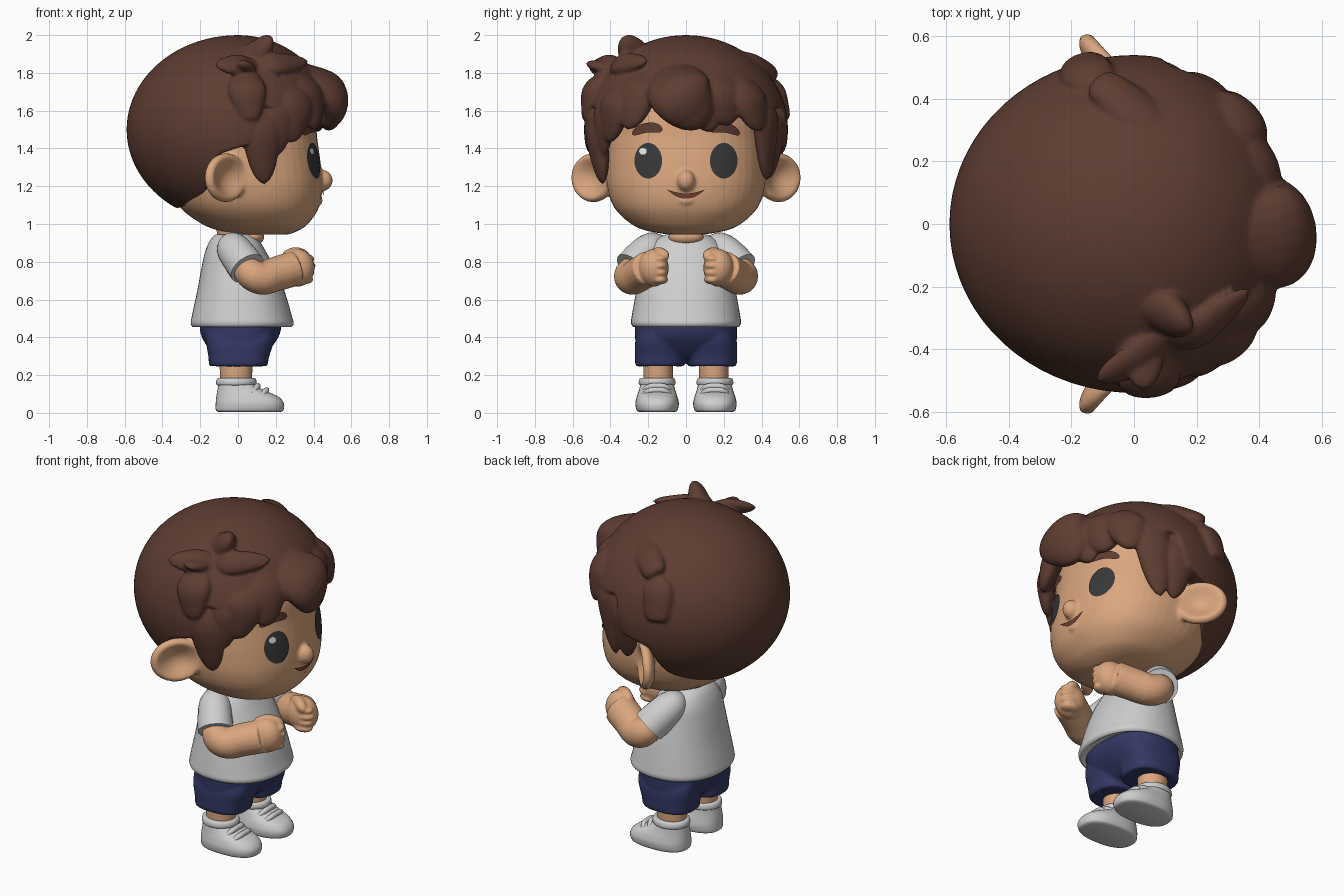
import bpy, bmesh, math
from mathutils import Vector, Matrix

if "Cube" in bpy.data.objects:
    bpy.data.objects.remove(bpy.data.objects["Cube"])


def material(name, rgb):
    m = bpy.data.materials.new(name)
    m.use_nodes = True
    m.diffuse_color = (*rgb, 1)
    m.node_tree.nodes["Principled BSDF"].inputs["Base Color"].default_value = (*rgb, 1)
    return m


SKIN = material("warm skin", (.71, .385, .21))
HAIR = material("brown hair", (.11, .046, .031))
WHITE = material("pale cotton", (.62, .62, .62))
NAVY = material("navy cloth", (.034, .04, .13))
BLACK = material("eye black", (.04, .04, .042))
MOUTH = material("mouth brown", (.17, .05, .032))
SHINE = material("eye shine", (.85, .85, .85))


def select(obs):
    bpy.ops.object.select_all(action='DESELECT')
    for ob in obs:
        ob.select_set(True)
    bpy.context.view_layer.objects.active = obs[0]


def finish(name, bm, mat, angle=50):
    bmesh.ops.recalc_face_normals(bm, faces=bm.faces[:])
    me = bpy.data.meshes.new(name)
    bm.to_mesh(me)
    bm.free()
    me.materials.append(mat)
    ob = bpy.data.objects.new(name, me)
    bpy.context.collection.objects.link(ob)
    select([ob])
    bpy.ops.object.shade_smooth_by_angle(angle=math.radians(angle))
    return ob


def blend(name, obs, voxel=.01, rounds=4):
    """Fuse overlapping forms into one softly sculpted surface."""
    select(obs)
    bpy.ops.object.join()
    ob = obs[0]
    ob.name = name
    remesh = ob.modifiers.new("fuse", 'REMESH')
    remesh.mode, remesh.voxel_size = 'VOXEL', voxel
    soften = ob.modifiers.new("soften", 'SMOOTH')
    soften.factor, soften.iterations = .5, rounds
    for m in ("fuse", "soften"):
        bpy.ops.object.modifier_apply(modifier=m)
    bpy.ops.object.shade_smooth()


def smooth(rows, k=6):
    """Catmull-Rom interpolation of equal-length tuples."""
    out = []
    for i in range(len(rows) - 1):
        a, b, c, d = rows[max(i - 1, 0)], rows[i], rows[i + 1], rows[min(i + 2, len(rows) - 1)]
        for j in range(k):
            t = j / k
            out.append(tuple(q + .5 * t * (r - p + t * (2 * p - 5 * q + 4 * r - s + t * (3 * (q - r) + s - p)))
                             for p, q, r, s in zip(a, b, c, d)))
    return out + [tuple(rows[-1])]


def skin_rings(name, mat, rings):
    bm = bmesh.new()
    vs = [[bm.verts.new(p) for p in ring] for ring in rings]
    n = len(vs[0])
    for a, b in zip(vs, vs[1:]):
        for i in range(n):
            bm.faces.new((a[i], a[(i + 1) % n], b[(i + 1) % n], b[i]))
    bm.faces.new(vs[0])
    bm.faces.new(vs[-1])
    return finish(name, bm, mat)


def stack(name, mat, rows, power=2.0, y=0.0, n=48):
    """Upright form from rows of (z, back x, front x, half width)."""
    rings = []
    for z, x0, x1, w in smooth(rows):
        ring = []
        for i in range(n):
            c, s = math.cos(math.tau * i / n), math.sin(math.tau * i / n)
            c, s = (math.copysign(abs(v) ** (2 / power), v) for v in (c, s))
            ring.append(((x0 + x1) / 2 + c * (x1 - x0) / 2, y + w * s, z))
        rings.append(ring)
    return skin_rings(name, mat, rings)


def tube(name, mat, rows, flat=1.0, centre=None, n=20):
    """Tapered tube through rows of (x, y, z, radius), flattened away from a centre."""
    rows = smooth(rows, 7)
    pts = [Vector(r[:3]) for r in rows]
    rings = []
    for i, p in enumerate(pts):
        t = (pts[min(i + 1, len(pts) - 1)] - pts[max(i - 1, 0)]).normalized()
        out = p - centre if centre else Vector((0, 0, 1))
        side = t.cross(out).normalized()
        up = side.cross(t)
        r = max(rows[i][3], .004)
        rings.append([p + r * (math.cos(a) * side + flat * math.sin(a) * up)
                      for a in (math.tau * j / n for j in range(n))])
    return skin_rings(name, mat, rings)


def ball(name, mat, loc, size, rot=None, shape=None):
    bm = bmesh.new()
    bmesh.ops.create_uvsphere(bm, u_segments=72, v_segments=44, radius=1)
    for v in bm.verts:
        if shape:
            v.co = shape(v.co)
        v.co = Vector(a * b for a, b in zip(v.co, size))
        v.co = Vector(loc) + (rot @ v.co if rot else v.co)
    return finish(name, bm, mat)


HEAD = [(.945, 0, .27, .1), (.965, -.1, .32, .21), (1.0, -.19, .37, .29), (1.08, -.3, .425, .375),
        (1.18, -.36, .445, .415), (1.3, -.4, .44, .425), (1.45, -.42, .42, .42),
        (1.6, -.42, .4, .4), (1.75, -.3, .3, .3)]


def face_x(y, z):
    rows = smooth(HEAD)
    a, b = next((a, b) for a, b in zip(rows, rows[1:]) if b[0] >= z)
    t = (z - a[0]) / (b[0] - a[0])
    _, x0, x1, w = (p + (q - p) * t for p, q in zip(a, b))
    return (x0 + x1) / 2 + (x1 - x0) / 2 * (1 - abs(y / w) ** 2.3) ** (1 / 2.3)


def patch(name, mat, fn, lift=.006, n=24, m=8):
    """Thin plate that follows the face; fn maps (u, v) to (y, z)."""
    bm = bmesh.new()
    grid = []
    for i in range(n + 1):
        u = -math.cos(math.pi * i / n) * .999
        pts = [fn(u, 2 * j / m - 1) for j in range(m + 1)]
        grid.append([bm.verts.new((face_x(y, z) + lift, y, z)) for y, z in pts])
    for a, b in zip(grid, grid[1:]):
        for j in range(m):
            bm.faces.new((a[j], a[j + 1], b[j + 1], b[j]))
    return finish(name, bm, mat)


def oval(cy, cz, ry, rz):
    return lambda u, v: (cy + ry * u, cz + rz * v * math.sqrt(1 - u * u))


def cup(c):
    """Hollow out the forward side of an ear."""
    r2 = c.y ** 2 + c.z ** 2
    return Vector((c.x - (1.3 * (1 - r2 / .75) ** 1.3 if c.x > 0 and r2 < .75 else 0), c.y, c.z))


# Head with ears, nose and lower lip
head = [stack("head", SKIN, HEAD, 2.3),
        ball("nose", SKIN, (.448, 0, 1.23), (.053, .048, .056)),
        tube("lower_lip", SKIN, [(.42, -.06, 1.14, .012), (.43, 0, 1.122, .02), (.42, .06, 1.14, .012)])]
for s in (1, -1):
    head.append(ball("ear", SKIN, (-.065, s * .49, 1.245), (.055, .152, .13),
                     Matrix.Rotation(s * math.radians(43), 3, 'Z'), cup))
blend("head", head)

# Painted face
patch("mouth", MOUTH, lambda u, v: (.1 * u, 1.148 + .035 * u * u + .014 * v * (1 - u * u)), .009)
patch("eye_shine", SHINE, oval(-.228, 1.385, .02, .018), .011)

for s, side in ((1, "left"), (-1, "right")):
    patch(side + "_eye", BLACK, oval(s * .2, 1.335, .073, .094))
    patch(side + "_eyebrow", HAIR, lambda u, v: (
        s * (.205 + .08 * u), 1.49 + .02 * (1 - u * u) - .01 * u + .026 * v * (1 - u ** 4) ** .5), .012)

    # Arms and fists
    tube(side + "_sleeve", WHITE, [(-.04, s * .1, .89, .04), (-.03, s * .17, .875, .085),
                                   (.01, s * .235, .82, .096), (.05, s * .285, .765, .099)])
    arm = [tube("forearm", SKIN, [(.02, s * .25, .79, .07), (.07, s * .295, .735, .083),
                                  (.13, s * .285, .713, .088), (.2, s * .245, .735, .092),
                                  (.3, s * .195, .765, .094)]),
           ball("fist", SKIN, (.315, s * .172, .768), (.09, .08, .1)),
           tube("thumb", SKIN, [(.25, s * .18, .832, .025), (.3, s * .15, .848, .03),
                                (.35, s * .115, .835, .028), (.375, s * .1, .82, .01)])]
    for i in range(4):
        arm.append(ball("finger", SKIN, (.352 - .006 * abs(i - 2), s * .138, .705 + .037 * i), (.06, .043, .025)))
    blend(side + "_arm", arm, .008)

    # Legs
    stack(side + "_leg", SKIN, [(.1, -.09, .075, .075), (.2, -.095, .075, .078), (.3, -.1, .08, .08)], 2, s * .147)

    # Shoes
    y = s * .153
    stack(side + "_shoe", WHITE, [(.004, -.1, .22, .09), (.014, -.117, .24, .108), (.05, -.118, .243, .115),
                                  (.085, -.115, .215, .108), (.115, -.11, .15, .098),
                                  (.145, -.105, .095, .09), (.17, -.105, .085, .085)], 2.4, y)
    stack(side + "_shoe_collar", WHITE, [(.142, -.1, .08, .08), (.15, -.114, .095, .095), (.168, -.116, .098, .097),
                                         (.184, -.106, .088, .088), (.184, -.08, .06, .06)], 2, y)
    for i in range(2):
        x, z = .1 + .045 * i, .137 - .022 * i
        tube(f"{side}_shoe_strap_{i + 1}", WHITE, [
            (x - .03, y - .088, z - .035, .012), (x, y - .045, z, .015),
            (x + .005, y, z + .005, .015), (x, y + .045, z, .015), (x - .03, y + .088, z - .035, .012)])

# Torso
stack("neck", SKIN, [(.85, -.1, .07, .08), (.94, -.11, .08, .095), (1.02, -.12, .1, .1)])
ball("neckline", SKIN, (.08, 0, .932), (.058, .092, .046))
stack("shirt", WHITE, [(.47, -.22, .26, .26), (.455, -.238, .28, .277), (.475, -.25, .295, .291),
                       (.52, -.243, .283, .286), (.65, -.215, .245, .262), (.76, -.195, .2, .236),
                       (.85, -.175, .15, .212), (.91, -.15, .115, .17), (.94, -.125, .085, .12),
                       (.945, -.11, .07, .1)], 2.2)

# Shorts
shorts = [stack("seat", NAVY, [(.275, -.08, .08, .08), (.3, -.12, .13, .16), (.37, -.175, .195, .258),
                               (.43, -.2, .225, .27), (.5, -.2, .23, .267)], 2.4)]
for s in (1, -1):
    shorts.append(stack("leg", NAVY, [(.248, -.13, .13, .1), (.25, -.152, .155, .128), (.3, -.157, .165, .132),
                                      (.38, -.17, .19, .13), (.45, -.17, .19, .1)], 2.6, s * .138))
blend("shorts", shorts)

# Hair cap, trimmed around the face and ears
cap = ball("hair_cap", HAIR, (0, 0, 1.5), (.59, .54, .5), None,
           lambda c: Vector((c.x * (.87 if c.x > 0 else 1), c.y, c.z)))
trim = [(1, 1.64), (.12, 1.62), (.05, 1.42), (-.1, 1.37), (-.15, 1.2), (-.24, 1.11),
        (-.36, 1.07), (-.37, .8), (1, .8)]
cutter = skin_rings("hair_trim", HAIR, [[(x, y, z) for x, z in trim] for y in (-1, 1)])
cutter.hide_render = True
mod = cap.modifiers.new("trim", 'BOOLEAN')
mod.operation, mod.object, mod.solver = 'DIFFERENCE', cutter, 'EXACT'
bpy.context.view_layer.objects.active = cap
bpy.ops.object.modifier_apply(modifier="trim")
bpy.data.objects.remove(cutter)
hair = [cap]


def lock(width, root, mid, tip, flat=.55, blunt=.03):
    """Leaf-shaped lock of hair lying on the head."""
    a, b, c = Vector(root), Vector(mid), Vector(tip)
    path = [(a, .4), ((a + b) / 2, .85), (b, 1), (b.lerp(c, .6), max(.72, blunt)),
            (b.lerp(c, .9), max(.36, blunt * .8)), (c, blunt * .5)]
    hair.append(tube("lock", HAIR, [(*p, width * f) for p, f in path], flat, Vector((0, 0, 1.5))))


# Fringe from the middle to the left temple
lock(.17, (.22, -.1, 1.84), (.485, -.03, 1.69), (.47, .09, 1.51), .55)
lock(.1, (.34, 0, 1.75), (.41, .08, 1.63), (.42, .14, 1.49))
lock(.13, (.24, .12, 1.83), (.38, .19, 1.69), (.4, .22, 1.52))
lock(.115, (.18, .28, 1.8), (.33, .33, 1.67), (.34, .385, 1.49))
lock(.1, (.15, .38, 1.75), (.22, .42, 1.55), (.17, .43, 1.23))
lock(.1, (.03, .43, 1.7), (.07, .47, 1.5), (.09, .44, 1.24))

# Fringe to the right temple
lock(.12, (.26, -.14, 1.82), (.36, -.25, 1.69), (.4, -.31, 1.5))
lock(.11, (.2, -.28, 1.78), (.3, -.37, 1.63), (.28, -.41, 1.43))
lock(.09, (.17, -.38, 1.72), (.22, -.43, 1.57), (.2, -.44, 1.36))
lock(.105, (.06, -.42, 1.72), (.12, -.47, 1.48), (.14, -.44, 1.21))

# Loose tufts on the right
lock(.07, (.12, -.34, 1.83), (.01, -.43, 1.84), (-.12, -.5, 1.84))
lock(.07, (.05, -.36, 1.83), (.2, -.34, 1.85), (.37, -.21, 1.86))
lock(.085, (.02, -.29, 1.83), (.1, -.28, 1.9), (.18, -.33, 1.99), .7)
lock(.065, (.03, -.34, 1.81), (.03, -.44, 1.83), (.03, -.53, 1.85))
lock(.1, (.03, -.4, 1.82), (.05, -.5, 1.7), (.07, -.53, 1.55), .5, .6)

# Loose tufts on the left
lock(.08, (.14, .24, 1.88), (0, .36, 1.845), (-.12, .46, 1.8), .6, .9)
lock(.085, (-.1, .43, 1.78), (-.15, .48, 1.7), (-.17, .52, 1.55), .5, .9)
blend("hair", hair)
